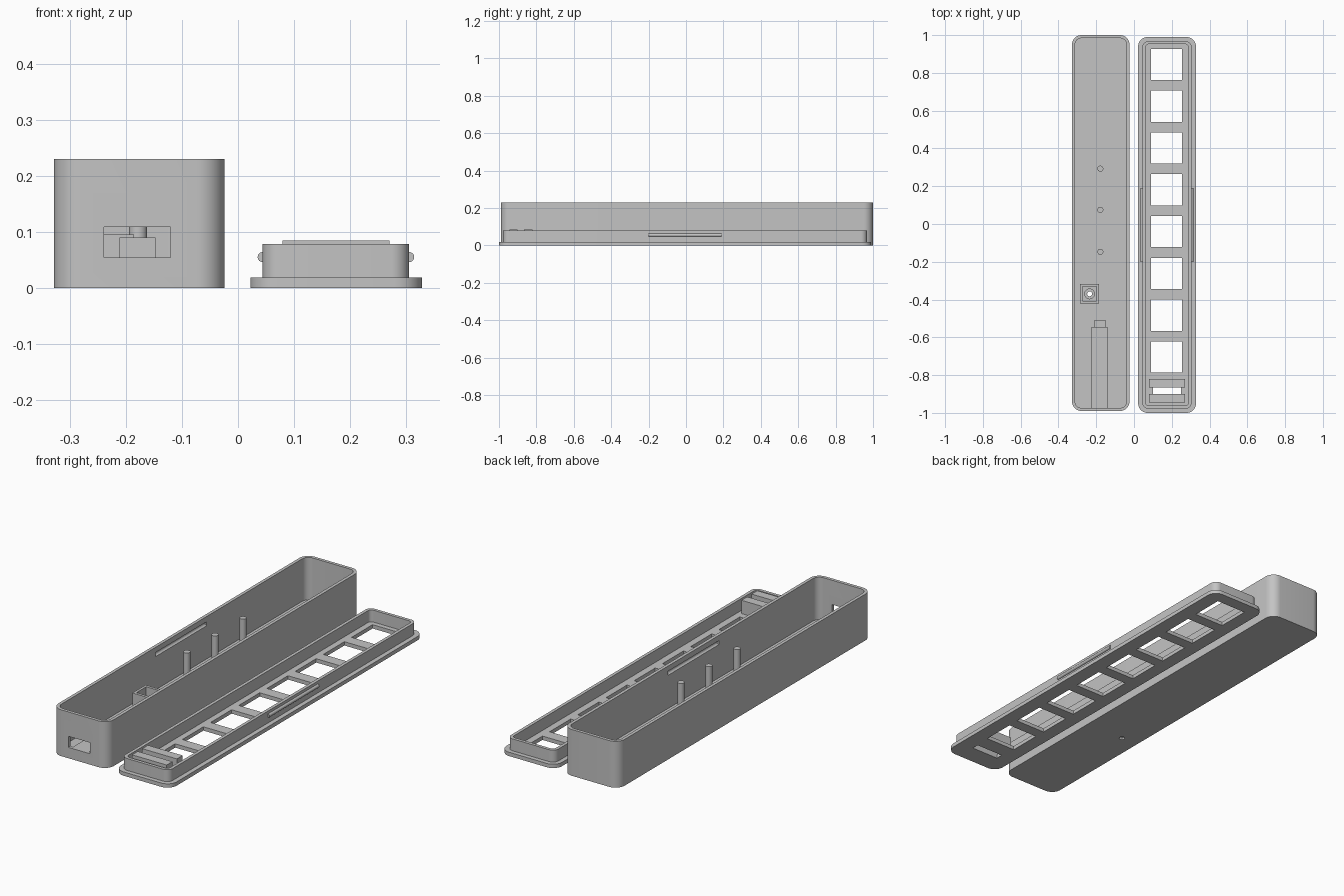
import bpy, bmesh, math
from mathutils import Matrix, Vector

if "Cube" in bpy.data.objects:
    bpy.data.objects.remove(bpy.data.objects["Cube"])

grey = bpy.data.materials.new("plain grey plastic")
grey.use_nodes = True
grey.diffuse_color = (0.55, 0.55, 0.55, 1)
grey.node_tree.nodes["Principled BSDF"].inputs["Base Color"].default_value = (0.55, 0.55, 0.55, 1)


def make(name, bm):
    bmesh.ops.recalc_face_normals(bm, faces=bm.faces)
    mesh = bpy.data.meshes.new(name)
    bm.to_mesh(mesh)
    bm.free()
    mesh.materials.append(grey)
    obj = bpy.data.objects.new(name, mesh)
    bpy.context.collection.objects.link(obj)
    return obj


def block(name, x, y, z, radius=0.0):
    """Box between ranges, with optional rounded upright corners."""
    bm = bmesh.new()
    size = Vector((x[1] - x[0], y[1] - y[0], z[1] - z[0]))
    centre = Vector((x[0] + x[1], y[0] + y[1], z[0] + z[1])) / 2
    bmesh.ops.create_cube(bm, size=1, matrix=Matrix.Translation(centre) @ Matrix.Diagonal((*size, 1)))
    if radius:
        upright = [e for e in bm.edges if abs(e.verts[0].co.z - e.verts[1].co.z) > 1e-4]
        bmesh.ops.bevel(bm, geom=upright, offset=radius, segments=10, profile=0.5, affect='EDGES')
    return make(name, bm)


def rod(name, centre, radius, length, along_y=False, sides=32):
    bm = bmesh.new()
    turn = Matrix.Rotation(math.pi / 2, 4, 'X') if along_y else Matrix.Identity(4)
    bmesh.ops.create_cone(bm, cap_ends=True, segments=sides, radius1=radius, radius2=radius,
                          depth=length, matrix=Matrix.Translation(centre) @ turn)
    return make(name, bm)


def cut(obj, *cutters):
    """Subtract the cutters and remove them."""
    for cutter in cutters:
        mod = obj.modifiers.new("cut", 'BOOLEAN')
        mod.operation, mod.solver, mod.object = 'DIFFERENCE', 'EXACT', cutter
    bpy.context.view_layer.update()
    result = obj.evaluated_get(bpy.context.evaluated_depsgraph_get())
    mesh = bpy.data.meshes.new_from_object(result)
    obj.modifiers.clear()
    obj.data = mesh
    for cutter in cutters:
        bpy.data.objects.remove(cutter)
    return obj


WALL, FLOOR, TOP = 0.016, 0.019, 0.23
X0, X1, Y0, Y1 = -0.328, -0.024, -0.99, 1.0
BUTTON = (-0.235, -0.37)

# Open case: hollow, port in the front, snap grooves, button hole
case = block("case", (X0, X1), (Y0, Y1), (0, TOP), 0.05)
cut(case, block("hollow", (X0 + WALL, X1 - WALL), (Y0 + WALL, Y1 - WALL), (FLOOR, 0.3), 0.034))
cut(case,
    block("port", (-0.239, -0.12), (Y0 - 0.05, Y0 + 0.05), (0.054, 0.109)),
    rod("groove_right", (X0 + WALL, 0, 0.194), 0.01, 0.4, True, 16),
    rod("groove_left", (X1 - WALL, 0, 0.194), 0.01, 0.4, True, 16),
    rod("button_hole", (*BUTTON, 0), 0.013, 0.1),
    rod("button_recess", (*BUTTON, 0.029), 0.026, 0.04))

# Board tray and end stop behind the port
tray = block("board_tray", (-0.227, -0.137), (Y0 + WALL, -0.547), (FLOOR, 0.052))
stop = block("board_stop", (-0.211, -0.147), (-0.547, -0.512), (FLOOR, 0.09))

# Square button socket
bx, by = BUTTON
socket = block("button_socket", (bx - 0.05, bx + 0.05), (by - 0.052, by + 0.052), (FLOOR, 0.095))
cut(socket, block("socket_hollow", (bx - 0.037, bx + 0.037), (by - 0.038, by + 0.038), (0, 0.2)))

# Support pins
pins = [rod(f"support_pin_{i + 1}", (-0.178, y, (FLOOR + 0.224) / 2), 0.016, 0.224 - FLOOR)
        for i, y in enumerate((-0.147, 0.075, 0.293))]

# Lid plate with a row of square windows and a slot
lid = block("lid_plate", (0.022, 0.328), (-1.0, 0.99), (0, FLOOR), 0.05)
windows = []
for i in range(8):
    y = 0.845 - 0.2213 * i
    windows.append(block("window", (0.09, 0.255), (y - 0.0825, y + 0.0825), (-0.1, 0.1)))
cut(lid, *windows, block("slot", (0.1, 0.25), (-0.9, -0.865), (-0.1, 0.1)))

# Lid rim that slides into the case
rim = block("lid_rim", (0.044, 0.305), (-0.978, 0.968), (FLOOR, 0.078), 0.032)
cut(rim, block("rim_hollow", (0.06, 0.289), (-0.962, 0.952), (0, 0.2), 0.018))

# Snap ridges on both long sides of the rim
ridges = [rod(f"snap_ridge_{side}", (x, -0.005, 0.055), 0.009, 0.39, True, 24)
          for side, x in (("right", 0.044), ("left", 0.305))]

# Two bars on either side of the slot
for name, y in (("front_bar", -0.9225), ("rear_bar", -0.8425)):
    block(name, (0.079, 0.27), (y - 0.0225, y + 0.0225), (FLOOR, 0.085))

# Smooth the rounded parts, keep edges sharp
bpy.ops.object.select_all(action='DESELECT')
for obj in [case, lid, rim, *pins, *ridges]:
    obj.select_set(True)
bpy.context.view_layer.objects.active = case
bpy.ops.object.shade_smooth_by_angle(angle=math.radians(30))
